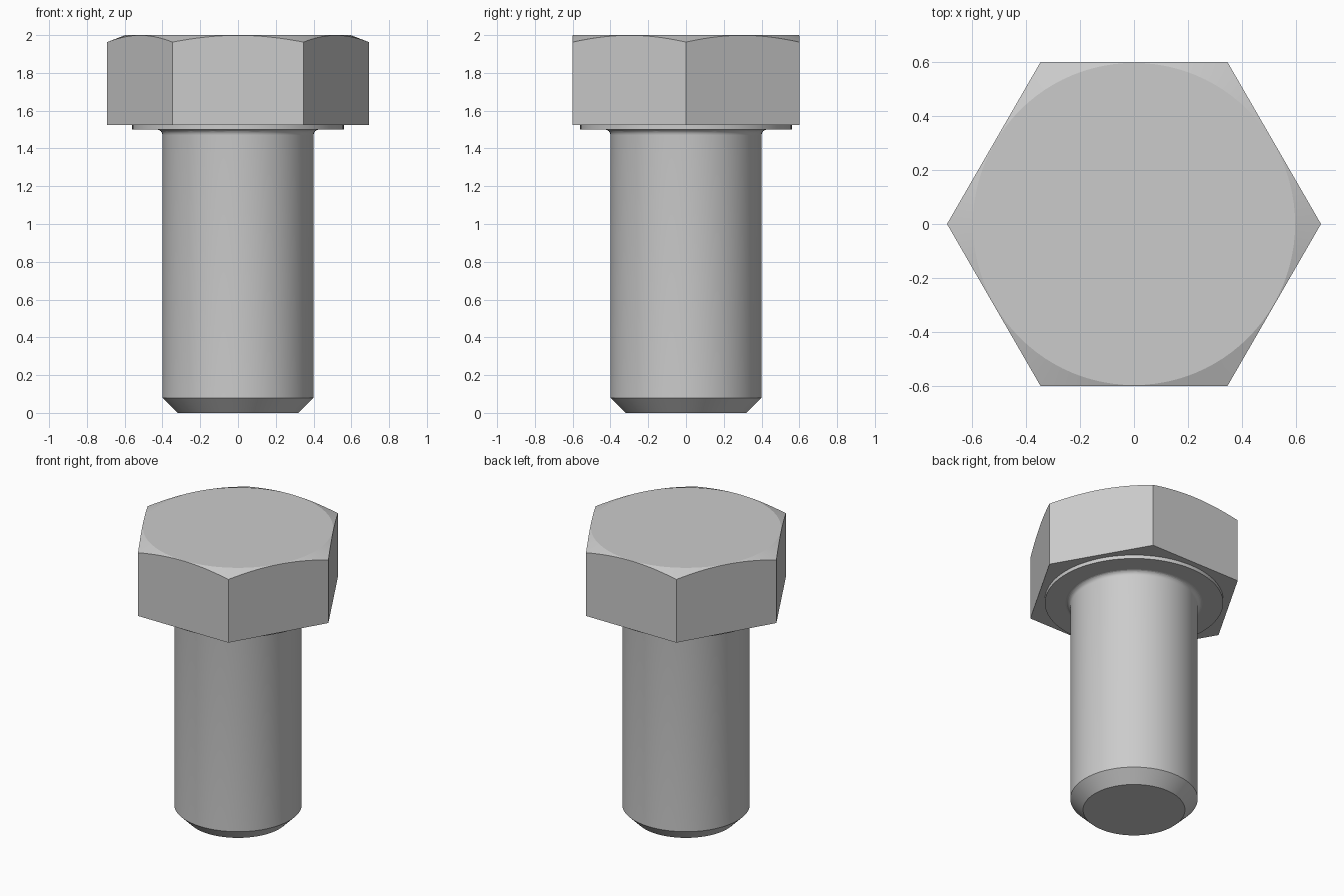
import bpy, bmesh
from math import cos, sin, pi, radians

cube = bpy.data.objects.get("Cube")
if cube:
    bpy.data.objects.remove(cube)

# Plain steel
steel = bpy.data.materials.new("steel grey")
steel.use_nodes = True
colour = (0.6, 0.6, 0.6, 1)
steel.diffuse_color = colour
steel.node_tree.nodes["Principled BSDF"].inputs["Base Color"].default_value = colour

SEGMENTS = 96
APOTHEM = 0.6
CORNER = APOTHEM / cos(pi / 6)


def stack_rings(name, rings):
    """Loft rings, each a function angle -> (radius, z), and cap both ends."""
    bm = bmesh.new()
    loops = []
    for ring in rings:
        loop = []
        for i in range(SEGMENTS):
            a = 2 * pi * i / SEGMENTS
            r, z = ring(a)
            loop.append(bm.verts.new((r * cos(a), r * sin(a), z)))
        loops.append(loop)
    for low, high in zip(loops, loops[1:]):
        for i in range(SEGMENTS):
            j = (i + 1) % SEGMENTS
            bm.faces.new((low[i], low[j], high[j], high[i]))
    bm.faces.new(loops[0][::-1])
    bm.faces.new(loops[-1])
    mesh = bpy.data.meshes.new(name)
    bm.to_mesh(mesh)
    bm.free()
    obj = bpy.data.objects.new(name, mesh)
    bpy.context.collection.objects.link(obj)
    mesh.materials.append(steel)
    bpy.ops.object.select_all(action="DESELECT")
    obj.select_set(True)
    bpy.context.view_layer.objects.active = obj
    bpy.ops.object.shade_smooth_by_angle(angle=radians(15))
    return obj


def circle(r, z):
    return lambda a: (r, z)


def hex_radius(a):
    return APOTHEM / cos(a % (pi / 3) - pi / 6)


def chamfered_rim(a):
    r = hex_radius(a)
    return r, 2 - 0.037 * (r - 0.597) / (CORNER - 0.597)


# Hexagonal head, its top corners cut by a shallow cone
stack_rings("hex_head", [
    lambda a: (hex_radius(a), 1.525),
    chamfered_rim,
    circle(0.597, 2.0),
])

# Thin round bearing face under the head
stack_rings("washer_face", [circle(0.56, 1.5), circle(0.56, 1.53)])

# Shank with a chamfered tip and a small fillet below the head
FILLET = 0.03
fillet = [circle(0.4 + FILLET * (1 - cos(t * pi / 12)),
                 1.5 - FILLET * (1 - sin(t * pi / 12))) for t in range(7)]
stack_rings("shank", [circle(0.32, 0), circle(0.4, 0.08)] + fillet + [circle(0.43, 1.51)])
